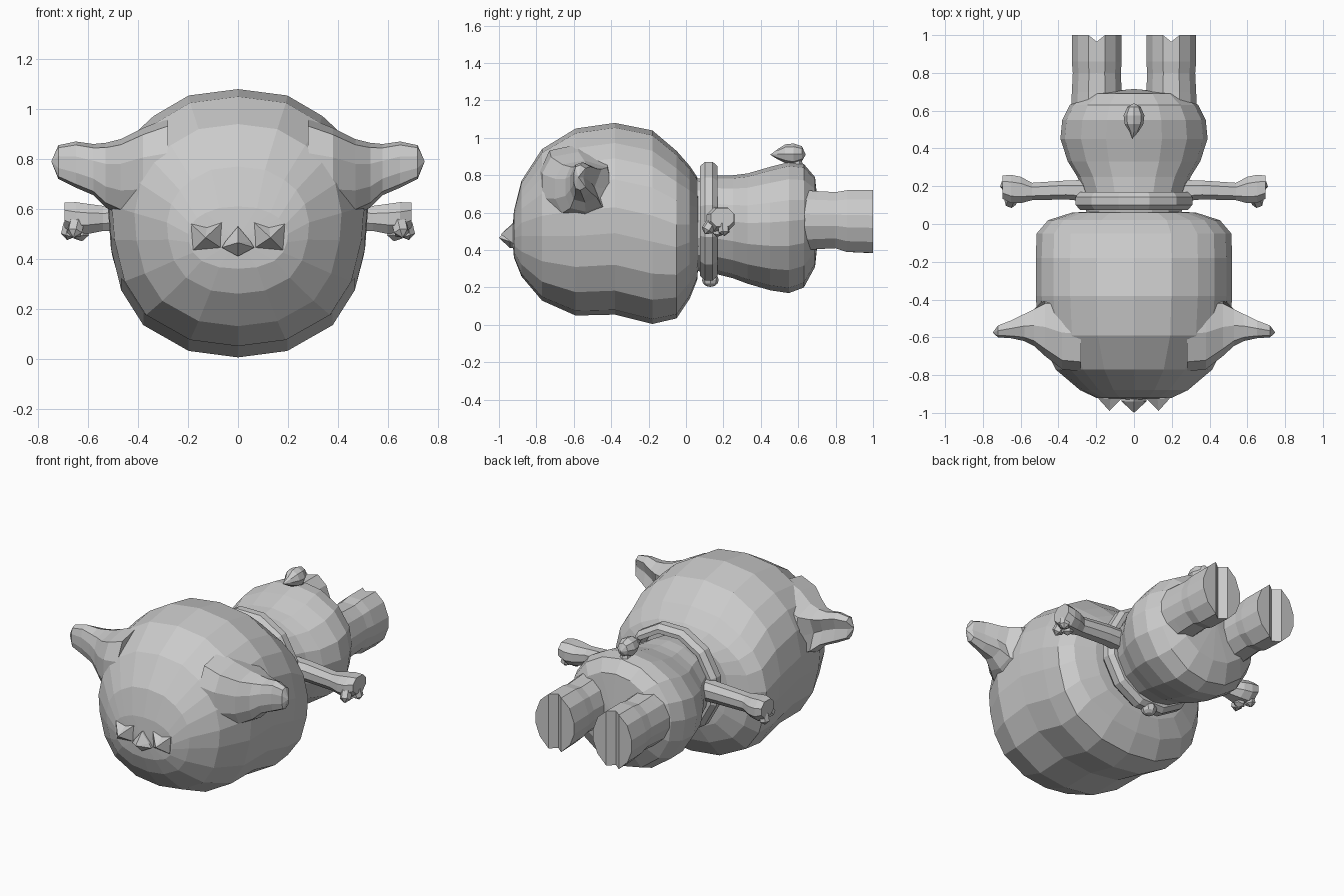
import bpy, bmesh, math
from mathutils import Vector

if "Cube" in bpy.data.objects:
    bpy.data.objects.remove(bpy.data.objects["Cube"])

grey = bpy.data.materials.new("soft_grey")
grey.diffuse_color = (0.6, 0.6, 0.6, 1)
grey.use_nodes = True
grey.node_tree.nodes["Principled BSDF"].inputs["Base Color"].default_value = grey.diffuse_color


def finish(bm, name):
    bmesh.ops.recalc_face_normals(bm, faces=bm.faces[:])
    me = bpy.data.meshes.new(name)
    bm.to_mesh(me)
    bm.free()
    me.materials.append(grey)
    ob = bpy.data.objects.new(name, me)
    bpy.context.collection.objects.link(ob)
    return ob


def loft(name, rings, start=None, end=None):
    """Skin a list of point rings; optional apex points close the ends."""
    bm = bmesh.new()
    vs = [[bm.verts.new(p) for p in r] for r in rings]
    n = len(vs[0])
    for a, b in zip(vs, vs[1:]):
        for i in range(n):
            j = (i + 1) % n
            bm.faces.new((a[i], a[j], b[j], b[i]))
    for ring, apex in ((vs[0], start), (vs[-1], end)):
        if apex is None:
            bm.faces.new(ring)
        else:
            v = bm.verts.new(apex)
            for i in range(n):
                bm.faces.new((ring[i], ring[(i + 1) % n], v))
    return finish(bm, name)


def mirrored(ob):
    """Mirrored twin across x = 0."""
    me = ob.data.copy()
    for v in me.vertices:
        v.co.x *= -1
    me.flip_normals()
    twin = bpy.data.objects.new(ob.name.replace("left", "right"), me)
    bpy.context.collection.objects.link(twin)


def full(half):
    """Close a half outline (bottom to top) by symmetry."""
    return half + [(-x, z) for x, z in half[-2:0:-1]]


def y_ring(y, hw, lo, hi, shape, cx=0):
    c, h = (lo + hi) / 2, (hi - lo) / 2
    return [(cx + hw * x, y, c + h * z) for x, z in shape]


# Head: rounded sections along y
HEAD = full([(0, -1), (.38, -.95), (.73, -.75), (.9, -.48), (.98, -.15), (1, .12),
             (.94, .41), (.82, .63), (.65, .79), (.38, .95), (0, 1)])
head = [(-.92, .20, .36, .61), (-.88, .285, .26, .77), (-.77, .415, .13, .94),
        (-.59, .505, .05, 1.05), (-.38, .52, .055, 1.08), (-.18, .52, .005, 1.04),
        (-.05, .515, .035, .93), (.02, .455, .14, .85), (.06, .33, .24, .79)]
loft("head", [y_ring(*r, HEAD) for r in head], (0, -.93, .48), (0, .08, .52))

# Ears: flattened horns tapering outwards, hollowed at the back
EAR = [(-1, -.35), (-.75, -.85), (0, -1), (.8, -.75), (1, 0), (.8, .75), (0, 1), (-.75, .85), (-1, .35)]
ear = [(.28, -.78, -.38, .53, .965), (.38, -.77, -.38, .56, .925), (.47, -.70, -.39, .575, .88),
       (.53, -.645, -.43, .605, .865), (.58, -.62, -.46, .655, .86), (.65, -.605, -.50, .685, .87),
       (.72, -.60, -.53, .72, .855)]
rings = []
for x, y0, y1, z0, z1 in ear:
    rings.append([(x, (y0 + y1) / 2 + (y1 - y0) / 2 * (a if a < 1 else (.45 if x > .5 else 1)),
                   (z0 + z1) / 2 + (z1 - z0) / 2 * b) for a, b in EAR])
mirrored(loft("left_ear", rings, None, (.748, -.575, .79)))


# Face studs: small faceted pyramids
def stud(name, outline, tips, depth=-.945):
    bm = bmesh.new()
    back = [bm.verts.new((x, -.88, z)) for x, z in outline]
    front = [bm.verts.new((x, depth, z)) for x, z in outline]
    n = len(back)
    tip = bm.verts.new(tips)
    for i in range(n):
        j = (i + 1) % n
        bm.faces.new((back[i], back[j], front[j], front[i]))
        bm.faces.new((front[i], front[j], tip))
    bm.faces.new(back)
    return finish(bm, name)


mirrored(stud("left_face_stud", [(.07, .445), (.18, .435), (.188, .54), (.125, .525), (.065, .545)],
              (.13, -.99, .485), -.925))
stud("nose", [(0, .41), (.065, .445), (.05, .47), (0, .53), (-.05, .47), (-.065, .445)], (0, -1, .465), -.94)

# Collar: twelve-sided band around the neck
BAND = [(-.034, -.025), (-.034, .0), (-.015, .025), (.015, .025), (.034, 0), (.034, -.025)]
bm = bmesh.new()
vs = []
for k in range(12):
    t = math.tau * (k + .5) / 12
    vs.append([bm.verts.new(((.295 + b) * math.cos(t), .122 + a * 1.4, .555 + (.303 + b) * math.sin(t)))
               for a, b in BAND])
for k in range(12):
    for i in range(6):
        j = (i + 1) % 6
        m = (k + 1) % 12
        bm.faces.new((vs[k][i], vs[k][j], vs[m][j], vs[m][i]))
finish(bm, "collar")


def blob(name, centre, size, seg=8, rows=6):
    bm = bmesh.new()
    bmesh.ops.create_uvsphere(bm, u_segments=seg, v_segments=rows, radius=1)
    for v in bm.verts:
        v.co = Vector(centre) + Vector(a * b for a, b in zip(v.co, size))
    return finish(bm, name)


# Bell under the collar
blob("bell", (0, .13, .24), (.045, .045, .037))

# Body: barrel along y
BODY = full([(0, -1), (.4, -.92), (.75, -.65), (.95, -.28), (1, .1),
             (.94, .42), (.72, .74), (.38, .94), (0, 1)])
body = [(.05, .25, .29, .78), (.17, .27, .27, .80), (.25, .30, .25, .80), (.33, .35, .22, .81),
        (.45, .39, .185, .845), (.55, .38, .17, .87), (.63, .34, .20, .86), (.69, .26, .31, .79)]
loft("body", [y_ring(*r, BODY) for r in body], None, (0, .715, .55))

# Legs: tall faceted columns with a notch down the sole
LEG = full([(0, -1), (.33, -1), (.78, -.65), (1, -.2), (1, .2), (.76, .7), (.33, 1), (0, 1)])
leg = [(.50, .13, .40, .70), (.64, .135, .40, .72), (.70, .132, .405, .715), (.80, .127, .41, .71),
       (.86, .132, .39, .72)]
bm = bmesh.new()
vs = [[bm.verts.new(p) for p in y_ring(*r, LEG, cx=.197)] for r in leg + [(1.0, .132, .385, .72)]]
vs[-1][0].co.y = vs[-1][7].co.y = .965
for a, b in zip(vs, vs[1:]):
    for i in range(14):
        j = (i + 1) % 14
        bm.faces.new((a[i], a[j], b[j], b[i]))
e = vs[-1]
bm.faces.new(vs[0])
bm.faces.new(e[1:7])
bm.faces.new(e[8:14])
bm.faces.new((e[0], e[1], e[6], e[7]))
bm.faces.new((e[0], e[7], e[8], e[13]))
mirrored(finish(bm, "left_leg"))

# Arms: tapered octagons widening into a paw
OCTAGON = [(-1, -.4), (-.5, -1), (.5, -1), (1, -.4), (1, .4), (.5, 1), (-.5, 1), (-1, .4)]
arm = [(.20, .175, .06, .57, .06), (.36, .18, .05, .57, .055), (.54, .172, .046, .562, .05),
       (.60, .18, .07, .56, .06), (.65, .185, .075, .562, .065), (.695, .195, .062, .575, .05)]
mirrored(loft("left_arm", [[(x, y + a * w, z + b * h) for a, b in OCTAGON] for x, y, w, z, h in arm]))


# Fingers: short stubs hanging from the paw
def finger(name, a, b, r):
    a, b = Vector(a), Vector(b)
    q = (b - a).to_track_quat('Z', 'Y')
    rr = [[a.lerp(b, t) + q @ Vector((r * s * math.cos(k * math.tau / 6), r * s * math.sin(k * math.tau / 6), 0))
           for k in range(6)] for t, s in ((0, 1), (.7, 1))]
    mirrored(loft(name, rr, None, b))


finger("left_finger_front", (.645, .14, .55), (.66, .10, .485), .032)
finger("left_finger_middle", (.635, .175, .53), (.625, .165, .47), .032)
finger("left_finger_back", (.67, .20, .54), (.685, .205, .475), .03)

# Tail: teardrop on the rump with its tip pointing forward
tail = [(.62, .035, .875, .955), (.575, .055, .855, .97), (.53, .05, .865, .965), (.49, .025, .885, .94)]
DROP = full([(0, -1), (.7, -.7), (1, 0), (.7, .7), (0, 1)])
loft("tail", [y_ring(*r, DROP) for r in tail], (0, .64, .91), (-.01, .45, .91))
blob("tail_stem", (0, .59, .86), (.03, .035, .04), 6, 4)
